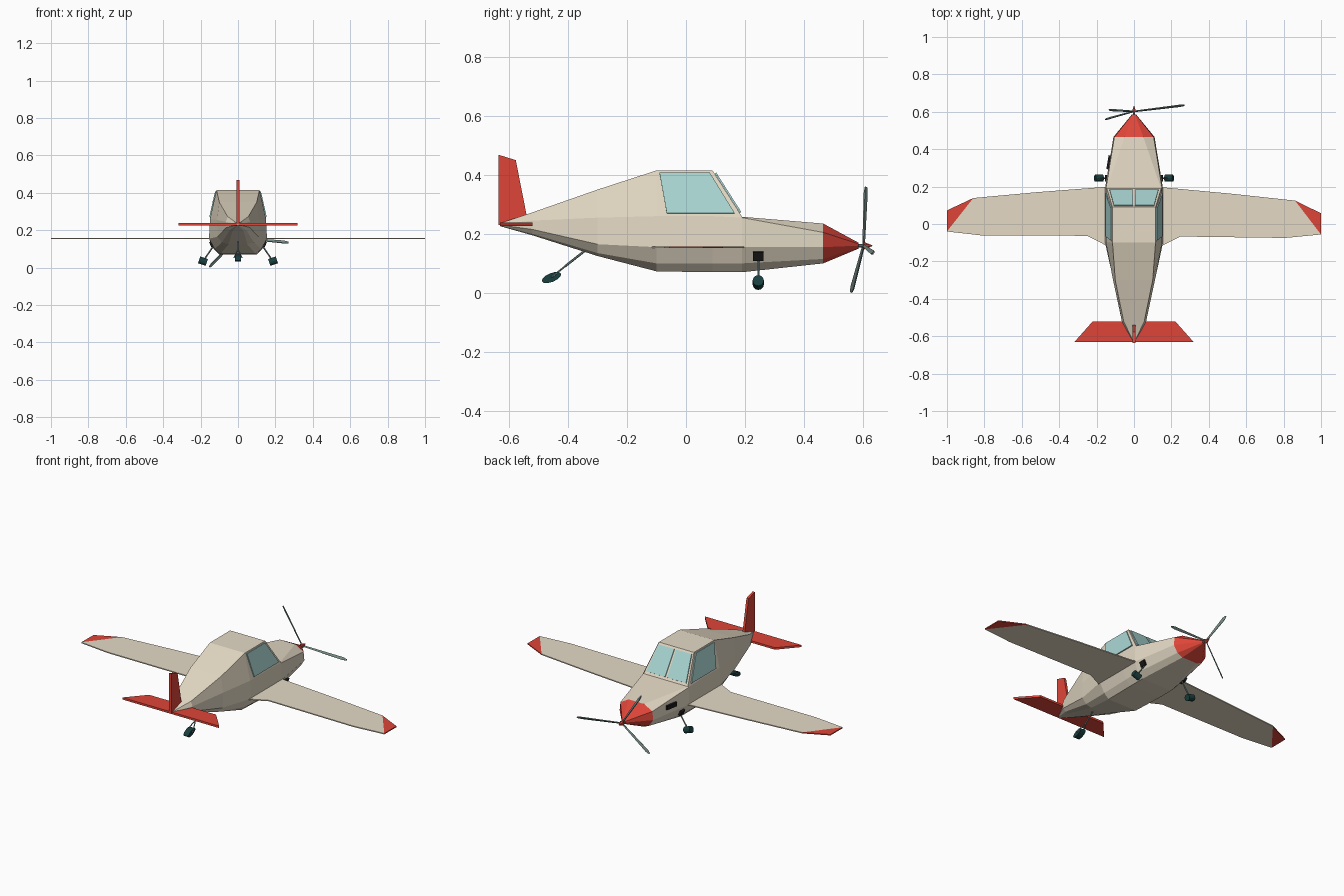
import bpy, bmesh, math
from mathutils import Matrix, Vector

if "Cube" in bpy.data.objects:
    bpy.data.objects.remove(bpy.data.objects["Cube"])


def mat(name, rgb):
    m = bpy.data.materials.new(name)
    m.diffuse_color = (*rgb, 1)
    m.use_nodes = True
    m.node_tree.nodes["Principled BSDF"].inputs["Base Color"].default_value = m.diffuse_color
    return m


CREAM = mat("cream", (0.78, 0.70, 0.56))
RED = mat("red", (0.74, 0.06, 0.04))
GLASS = mat("glass", (0.40, 0.68, 0.66))
DARK = mat("dark_green", (0.01, 0.05, 0.05))
STEEL = mat("steel", (0.18, 0.26, 0.24))
BLACK = mat("black", (0.01, 0.01, 0.01))


def finish(name, bm, *mats, mirror=False, thick=0):
    bmesh.ops.recalc_face_normals(bm, faces=bm.faces)
    me = bpy.data.meshes.new(name)
    bm.to_mesh(me)
    bm.free()
    ob = bpy.data.objects.new(name, me)
    bpy.context.collection.objects.link(ob)
    for m in mats:
        me.materials.append(m)
    if thick:
        s = ob.modifiers.new("thickness", 'SOLIDIFY')
        s.thickness, s.offset = thick, 0
    if mirror:
        ob.modifiers.new("mirror", 'MIRROR')
    return ob


def panel(name, polys, m, thick, mirror=False):
    bm = bmesh.new()
    for pts in polys:
        bm.faces.new([bm.verts.new(p) for p in pts])
    return finish(name, bm, m, mirror=mirror, thick=thick)


def rod(name, a, b, r, m, sides=6, r2=None, mirror=False):
    a, b = Vector(a), Vector(b)
    bm = bmesh.new()
    q = (b - a).to_track_quat('Z', 'Y').to_matrix().to_4x4()
    bmesh.ops.create_cone(bm, cap_ends=True, segments=sides, radius1=r,
                          radius2=r if r2 is None else r2, depth=(b - a).length,
                          matrix=Matrix.Translation((a + b) / 2) @ q)
    return finish(name, bm, m, mirror=mirror)


def box(name, c, size, m, rot=(0, 'Z'), mirror=False):
    bm = bmesh.new()
    bmesh.ops.create_cube(bm, size=1, matrix=Matrix.Translation(c)
                          @ Matrix.Rotation(rot[0], 4, rot[1]) @ Matrix.Diagonal((*size, 1)))
    return finish(name, bm, m, mirror=mirror)


# Fuselage: half sections (x, z) from belly edge up to roof edge, nose to tail
sections = [
    (0.585, [(.006, .150), (.010, .154), (.012, .160), (.010, .166), (.006, .170)]),
    (0.465, [(.050, .100), (.085, .115), (.110, .155), (.105, .205), (.050, .235)]),
    (0.19, [(.100, .070), (.130, .100), (.155, .155), (.150, .255), (.145, .258)]),
    (0.09, [(.100, .070), (.130, .100), (.155, .155), (.150, .260), (.115, .415)]),
    (-0.10, [(.095, .073), (.125, .100), (.155, .155), (.150, .260), (.115, .415)]),
    (-0.30, [(.050, .125), (.085, .135), (.110, .165), (.112, .255), (.100, .350)]),
    (-0.52, [(.030, .195), (.045, .200), (.062, .215), (.065, .245), (.055, .273)]),
    (-0.63, [(.003, .226), (.005, .228), (.006, .230), (.005, .233), (.003, .236)]),
]
bm = bmesh.new()
rings = [[bm.verts.new((x, y, z)) for x, z in half] +
         [bm.verts.new((-x, y, z)) for x, z in reversed(half)] for y, half in sections]
for k, (a, b) in enumerate(zip(rings, rings[1:])):
    for i in range(10):
        j = (i + 1) % 10
        bm.faces.new((a[i], a[j], b[j], b[i])).material_index = int(k == 0)
bm.faces.new(rings[0]).material_index = 1
bm.faces.new(rings[-1])
finish("fuselage", bm, CREAM, RED)

# Side windows lie on the sloped cabin sides
side = [(0.153 - (z - .26) * .226, y, z) for y, z in
        [(-.09, .408), (.08, .408), (.165, .27), (-.065, .27)]]
panel("side_window", [side], GLASS, 0.006, mirror=True)


# Windshield: two panes with a centre post
def shield(u, t):
    return (u * (.145 - .03 * t), .193 - .10 * t, .260 + .157 * t)


panel("windshield", [[shield(u, t) for u, t in
                      [(.05, .08), (.92, .08), (.92, .93), (.05, .93)]]], GLASS, 0.006, mirror=True)

# Wings: thin plates with red corner tips
wing = panel("wings", [[(.10, .20, .155), (.155, .197, .155), (.52, .166, .155), (.86, .132, .155),
                        (1, -.048, .155), (.81, -.068, .155), (.25, -.065, .155),
                        (.15, -.115, .155), (.10, -.13, .155)]], CREAM, 0.006, mirror=True)
tips = panel("wing_tips", [[(.86, .132, .155), (1, .065, .155), (1, -.048, .155)]],
             RED, 0.006, mirror=True)
for ob in (wing, tips):
    ob.rotation_euler.z = -0.008

# Tail surfaces
panel("tailplane", [[(0, -.52, .232), (.22, -.52, .232), (.318, -.63, .232), (0, -.63, .232)]],
      RED, 0.012, mirror=True)
panel("fin", [[(0, -.635, .23), (0, -.635, .468), (0, -.577, .450), (0, -.54, .262), (0, -.52, .23)]],
      RED, 0.014)

# Propeller: three flat blades, spinner and shaft
hub = Vector((0, .602, .16))
for i, tip in enumerate([(.27, .635, .135), (-.153, .56, .003), (-.132, .610, .358)]):
    d = Vector(tip) - hub
    across = d.cross(Vector((0, 1, 0))).normalized() * 0.7 + Vector((0, .5, 0))
    across = across.normalized()
    panel(f"propeller_blade_{i + 1}",
          [[hub - across * .004, hub + across * .004, hub + d * .9 + across * .008,
            hub + d + across * .004, hub + d - across * .004, hub + d * .9 - across * .008]],
          STEEL, 0.005)
rod("propeller_shaft", (0, .57, .16), (0, .61, .16), .006, STEEL)
rod("spinner", (0, .600, .16), (0, .632, .16), .014, RED, r2=.001)

# Main landing gear
rod("main_leg", (.125, .245, .125), (.185, .245, .037), .004, STEEL, mirror=True)
rod("main_wheel", (.167, .245, .028), (.208, .245, .042), .019, DARK, sides=12, mirror=True)
box("leg_mount", (.143, .245, .125), (.012, .036, .03), BLACK, (math.radians(25), 'Y'), mirror=True)

# Tail wheel with fork
bm = bmesh.new()
bmesh.ops.create_cone(bm, cap_ends=True, segments=12, radius1=1, radius2=1, depth=1,
                      matrix=Matrix.Translation((0, -.456, .052))
                      @ Matrix.Rotation(math.radians(22), 4, 'X')
                      @ Matrix.Diagonal((.034, .035, .015, 1)) @ Matrix.Rotation(math.pi / 2, 4, 'Y'))
finish("tail_wheel", bm, DARK)
rod("tail_leg", (0, -.34, .145), (0, -.41, .09), .004, STEEL)
rod("tail_fork", (.003, -.405, .094), (.021, -.456, .053), .003, STEEL, mirror=True)

# Side vent on the left of the engine cowl
box("cowl_vent", (-.136, .33, .195), (.012, .075, .024), BLACK, (-.168, 'Z'))
